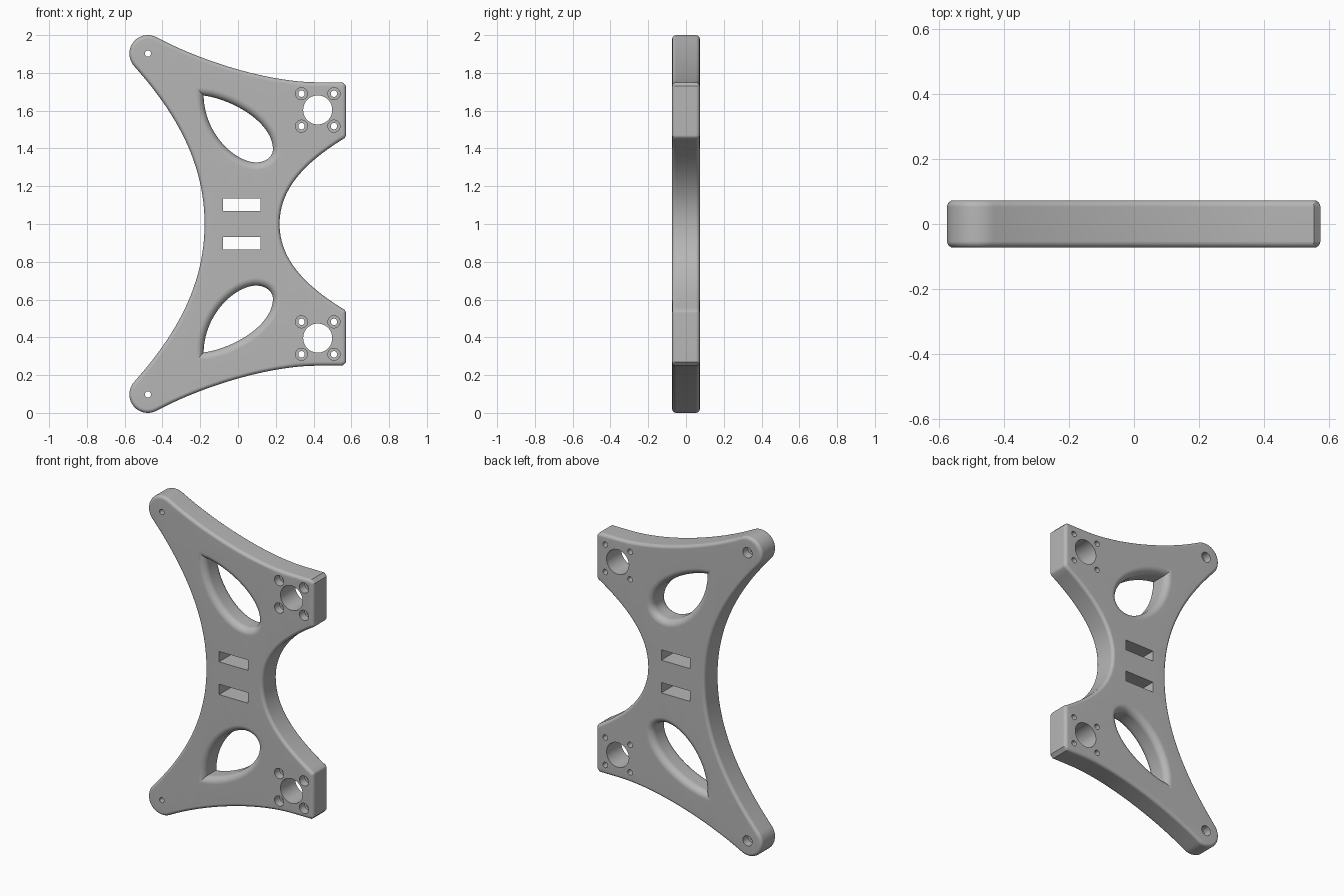
import bpy, bmesh, math
from mathutils import Vector

HALF = 0.073      # half thickness of the plate
MID = 1.0         # height of the mirror line

cube = bpy.data.objects.get("Cube")
if cube:
    bpy.data.objects.remove(cube, do_unlink=True)

mat = bpy.data.materials.new("plain_grey")
mat.use_nodes = True
colour = (0.47, 0.47, 0.47, 1)
mat.diffuse_color = colour
mat.node_tree.nodes["Principled BSDF"].inputs["Base Color"].default_value = colour


def bezier(a, b, c, d, n=24):
    a, b, c, d = map(Vector, (a, b, c, d))
    return [a * (1 - t) ** 3 + b * 3 * t * (1 - t) ** 2 + c * 3 * t * t * (1 - t) + d * t ** 3
            for t in (i / n for i in range(n + 1))]


def arc(cx, cz, r, start, end, n=24):
    angles = [math.radians(start + (end - start) * i / n) for i in range(n + 1)]
    return [Vector((cx + r * math.cos(a), cz + r * math.sin(a))) for a in angles]


def circle(cx, cz, r, n=40):
    return arc(cx, cz, r, 0, 360, n)[:-1]


def flip(points):
    return [Vector((p.x, 2 * MID - p.y)) for p in reversed(points)]


def clean(points):
    """Drop points that nearly repeat the one before."""
    out = []
    for p in points:
        if not out or (p - out[-1]).length > 0.004:
            out.append(p)
    if (out[0] - out[-1]).length < 0.004:
        out.pop()
    return out


def offset(points, d):
    """Grow a closed clockwise outline by d with mitred corners."""
    out = []
    for i, p in enumerate(points):
        e1 = (p - points[i - 1]).normalized()
        e2 = (points[(i + 1) % len(points)] - p).normalized()
        n1, n2 = Vector((-e1.y, e1.x)), Vector((-e2.y, e2.x))
        out.append(p + (n1 + n2) * d / (1 + n1.dot(n2)))
    return out


def wall(bm, layers):
    """Open tube of faces through (depth, outline) layers."""
    rings = [[bm.verts.new((p.x, y, p.y)) for p in pts] for y, pts in layers]
    for r0, r1 in zip(rings, rings[1:]):
        for i in range(len(r0)):
            bm.faces.new((r0[i - 1], r0[i], r1[i], r1[i - 1]))


def rounded_layers(points, r, sign, steps):
    """Layers with rounded rims: sign -1 shrinks the rim, +1 flares it."""
    half = []
    for k in range(steps + 1):
        a = math.pi / 2 * k / steps
        half.append((HALF - r + r * math.sin(a), offset(points, sign * r * (1 - math.cos(a)))))
    return [(-y, p) for y, p in reversed(half)] + half


def straight_layers(points):
    return [(-HALF, points), (HALF, points)]


def stepped_layers(x, z, front_r, back_r, step):
    return [(-HALF, circle(x, z, front_r)), (step, circle(x, z, front_r)),
            (step, circle(x, z, back_r)), (HALF, circle(x, z, back_r))]


# Plate outline: waist, arm tip, top edge, square mount, rear waist; then mirrored
upper = bezier((-0.177, 1.0), (-0.177, 1.32), (-0.325, 1.585), (-0.55, 1.836))
upper += arc(-0.477, 1.902, 0.098, 222, 62)
upper += bezier((-0.431, 1.9885), (-0.2, 1.865), (0.15, 1.752), (0.42, 1.75))
upper += [Vector((0.553, 1.75)), Vector((0.573, 1.73)), Vector((0.573, 1.47))]
upper += bezier((0.565, 1.455), (0.36, 1.33), (0.22, 1.19), (0.22, 1.0))
outline = clean(upper + flip(upper)[1:])

# Teardrop window outline
tear = bezier((-0.182, 1.68), (-0.03, 1.66), (0.18, 1.54), (0.185, 1.40))
tear += bezier((0.185, 1.40), (0.185, 1.35), (0.14, 1.325), (0.09, 1.326), 12)
tear += bezier((0.09, 1.326), (-0.03, 1.335), (-0.18, 1.49), (-0.182, 1.68))
tear = clean(tear)

# All openings of the upper half: window, slot, motor bore, arm hole, screw holes
slot = [Vector(p) for p in ((-0.08, 1.07), (0.12, 1.07), (0.12, 1.135), (-0.08, 1.135))]
holes = [rounded_layers(tear, 0.04, 1, 6),
         straight_layers(slot),
         straight_layers(circle(0.422, 1.604, 0.077)),
         stepped_layers(-0.477, 1.902, 0.016, 0.032, HALF - 0.05)]
for dx in (-0.086, 0.086):
    for dz in (-0.086, 0.086):
        holes.append(stepped_layers(0.422 + dx, 1.604 + dz, 0.032, 0.017, 0.05 - HALF))

# Rim and opening walls
bm = bmesh.new()
wall(bm, rounded_layers(outline, 0.02, -1, 4))
for layers in holes:
    wall(bm, layers)
    wall(bm, [(y, flip(p)) for y, p in layers])

# Flat front and back faces between the open rims
for side in (-1, 1):
    rims = [e for e in bm.edges if e.is_boundary and e.verts[0].co.y * side > 0]
    bmesh.ops.triangle_fill(bm, use_beauty=True, use_dissolve=False, edges=rims,
                            normal=(0, side, 0))
bmesh.ops.recalc_face_normals(bm, faces=bm.faces)

mesh = bpy.data.meshes.new("frame_plate")
bm.to_mesh(mesh)
bm.free()
mesh.materials.append(mat)
plate = bpy.data.objects.new("frame_plate", mesh)
bpy.context.collection.objects.link(plate)

# Smooth curved walls, keep flat faces flat
bpy.ops.object.select_all(action='DESELECT')
plate.select_set(True)
bpy.context.view_layer.objects.active = plate
bpy.ops.object.shade_smooth_by_angle(angle=math.radians(32))
normals = plate.modifiers.new("flat_faces", 'WEIGHTED_NORMAL')
normals.keep_sharp = True
